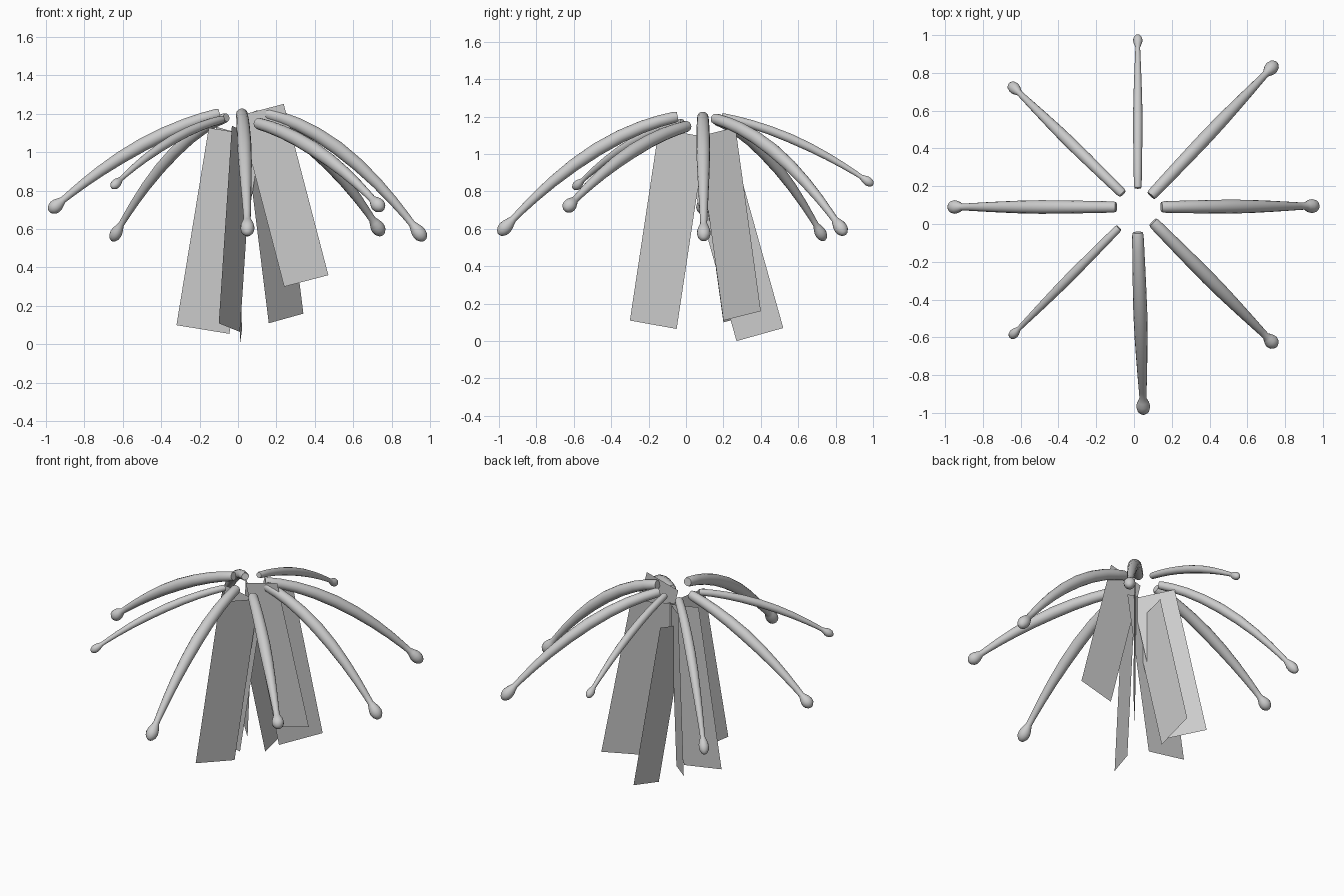
import bpy, bmesh, math
from mathutils import Vector

if "Cube" in bpy.data.objects:
    bpy.data.objects.remove(bpy.data.objects["Cube"])

grey = bpy.data.materials.new("grey")
grey.diffuse_color = (0.6, 0.6, 0.6, 1)
grey.use_nodes = True
grey.node_tree.nodes["Principled BSDF"].inputs["Base Color"].default_value = grey.diffuse_color


def finish(bm, name, smooth):
    me = bpy.data.meshes.new(name)
    bm.normal_update()
    bm.to_mesh(me)
    bm.free()
    me.materials.append(grey)
    ob = bpy.data.objects.new(name, me)
    bpy.context.collection.objects.link(ob)
    if smooth:
        bpy.ops.object.select_all(action='DESELECT')
        bpy.context.view_layer.objects.active = ob
        ob.select_set(True)
        bpy.ops.object.shade_smooth_by_angle(angle=math.radians(45))
    return ob


# Stalk profile: position along the stalk, relative thickness (ends in a bulb)
PROFILE = [(0, .7), (.015, .82), (.1, .87), (.2, .92), (.32, .97), (.45, 1),
           (.58, .93), (.7, .8), (.8, .67), (.88, .55), (.92, .5), (.935, .7),
           (.952, .93), (.968, 1), (.983, .88), (.995, .55), (1, .25)]


def stalk(name, start, end, sag, radius, sides=14):
    """Drooping tapered stalk, arched upwards by sag at its middle."""
    a, c = Vector(start), Vector(end)
    b = (a + c) / 2 + Vector((0, 0, 2 * sag))
    side = Vector((c.y - a.y, a.x - c.x, 0)).normalized()
    bm = bmesh.new()
    rings = []
    for t, k in PROFILE:
        p = a * (1 - t) ** 2 + b * 2 * t * (1 - t) + c * t * t
        tangent = ((b - a) * (1 - t) + (c - b) * t).normalized()
        up = side.cross(tangent)
        rings.append([bm.verts.new(p + radius * k * (
            side * math.cos(2 * math.pi * i / sides) +
            up * math.sin(2 * math.pi * i / sides))) for i in range(sides)])
    for r, s in zip(rings, rings[1:]):
        for i in range(sides):
            j = (i + 1) % sides
            bm.faces.new((r[i], r[j], s[j], s[i]))
    bm.faces.new(rings[0][::-1])
    bm.faces.new(rings[-1])
    bmesh.ops.recalc_face_normals(bm, faces=bm.faces)
    finish(bm, name, True)


def blade(name, inner, outer, length):
    """Upright flat rectangle standing on a slanted lower edge."""
    p, q = Vector(inner), Vector(outer)
    w = q - p
    h = Vector((w.x, w.y, 0)).normalized()
    run = math.hypot(w.x, w.y)
    up = (Vector((0, 0, run)) - h * w.z).normalized() * length
    bm = bmesh.new()
    bm.faces.new([bm.verts.new(v) for v in (p, q, q + up, p + up)])
    finish(bm, name, False)


# Eight stalks radiating from the crown
stalk("stalk_right", (.145, .09, 1.2), (.97, .095, .54), .12, .037)
stalk("stalk_back_right", (.09, .15, 1.19), (.75, .85, .57), .11, .036)
stalk("stalk_back", (.02, .19, 1.2), (.02, 1.0, .835), .05, .025)
stalk("stalk_back_left", (-.06, .16, 1.18), (-.655, .74, .54), .11, .031)
stalk("stalk_left", (-.095, .09, 1.2), (-.98, .09, .69), .07, .036)
stalk("stalk_front_left", (-.08, -.02, 1.17), (-.655, -.6, .815), .055, .025)
stalk("stalk_front", (.02, -.045, 1.2), (.05, -1.0, .57), .11, .037)
stalk("stalk_front_right", (.10, .01, 1.15), (.75, -.645, .70), .07, .037)

# Hanging blades below the crown
blade("blade_left", (-.045, .085, .055), (-.32, .085, .10), 1.04)
blade("blade_right", (.24, .07, .30), (.47, .07, .36), .92)
blade("blade_back_right", (.16, .20, .11), (.34, .40, .16), 1.0)
blade("blade_front", (.01, -.05, .065), (-.10, -.30, .11), 1.04)
blade("blade_back", (.01, .27, 0), (.02, .52, .07), .98)
blade("blade_back_left", (-.07, .20, .10), (-.25, .38, .15), 1.0)
